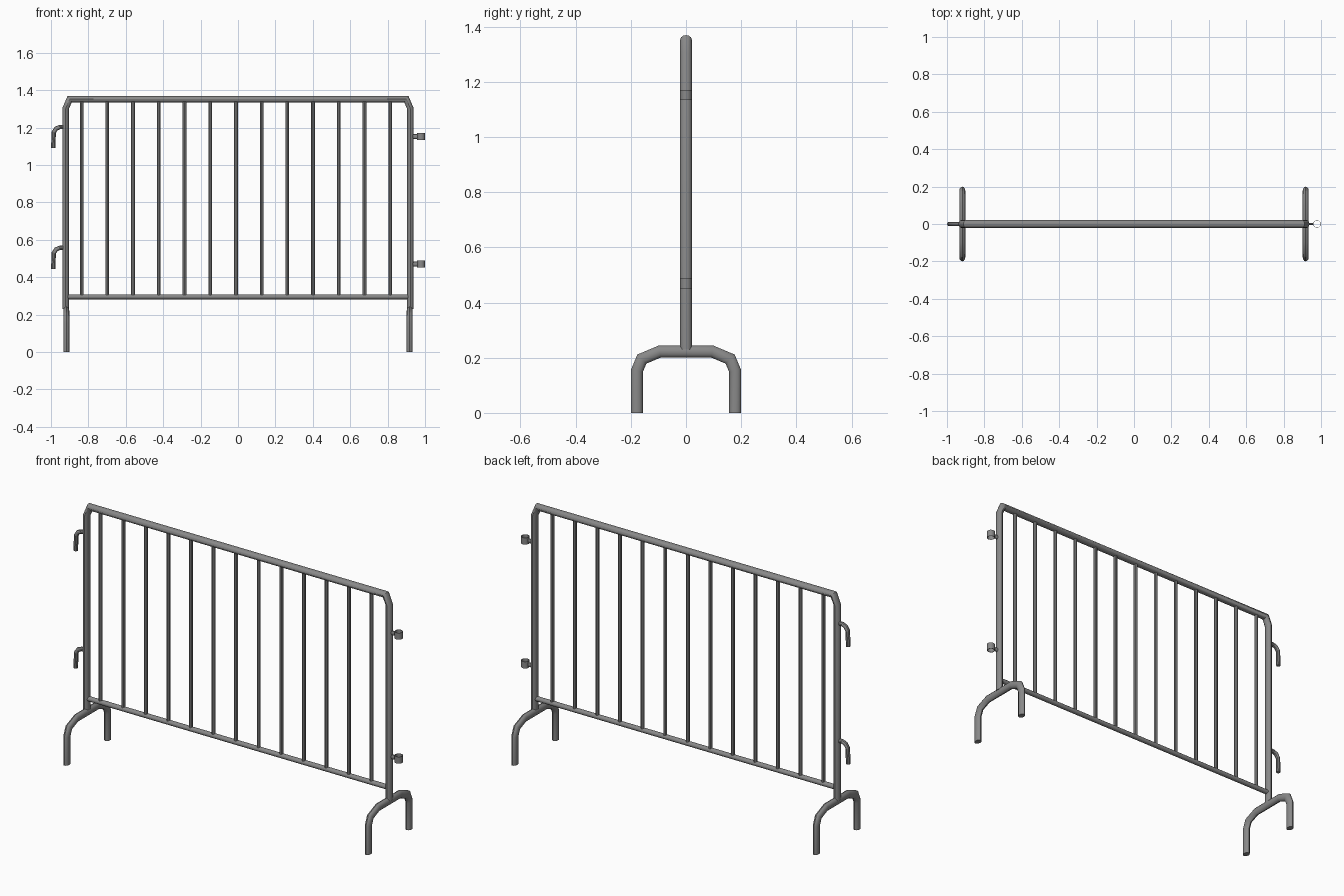
import bpy, bmesh, math
from mathutils import Vector

if "Cube" in bpy.data.objects:
    bpy.data.objects.remove(bpy.data.objects["Cube"])

# Dark grey steel
steel = bpy.data.materials.new("dark_steel")
steel.diffuse_color = (0.25, 0.25, 0.25, 1)
steel.use_nodes = True
steel.node_tree.nodes["Principled BSDF"].inputs["Base Color"].default_value = steel.diffuse_color


def tube(name, pts, normal, r_in, r_across, sides=12):
    """Sweep an oval along a planar path with mitred corners."""
    pts = [Vector(p) for p in pts]
    n = Vector(normal)
    bm = bmesh.new()
    rings = []
    for i, p in enumerate(pts):
        d0 = (p - pts[i - 1]).normalized() if i else None
        d1 = (pts[i + 1] - p).normalized() if i < len(pts) - 1 else None
        d0, d1 = d0 or d1, d1 or d0
        t = (d0 + d1).normalized()
        side = n.cross(t) / t.dot(d1)
        rings.append([bm.verts.new(p + side * r_in * math.cos(a) + n * r_across * math.sin(a))
                      for a in (2 * math.pi * k / sides for k in range(sides))])
    for a, b in zip(rings, rings[1:]):
        for k in range(sides):
            j = (k + 1) % sides
            bm.faces.new((a[k], a[j], b[j], b[k]))
    bm.faces.new(rings[0][::-1])
    bm.faces.new(rings[-1])
    return finish(name, bm)


def finish(name, bm):
    bmesh.ops.recalc_face_normals(bm, faces=bm.faces)
    me = bpy.data.meshes.new(name)
    bm.to_mesh(me)
    bm.free()
    me.materials.append(steel)
    ob = bpy.data.objects.new(name, me)
    bpy.context.collection.objects.link(ob)
    bpy.ops.object.select_all(action='DESELECT')
    ob.select_set(True)
    bpy.context.view_layer.objects.active = ob
    bpy.ops.object.shade_smooth_by_angle(angle=math.radians(35))
    return ob


def ring(name, x, z, r, wall, h, sides=16):
    """Open thin-walled sleeve with a vertical axis."""
    bm = bmesh.new()
    prof = [(r, -h / 2), (r, h / 2), (r - wall, h / 2), (r - wall, -h / 2)]
    cols = []
    for k in range(sides):
        a = 2 * math.pi * k / sides
        cols.append([bm.verts.new((x + q * math.cos(a), q * math.sin(a), z + dz)) for q, dz in prof])
    for k in range(sides):
        a, b = cols[k], cols[(k + 1) % sides]
        for m in range(4):
            bm.faces.new((a[m], b[m], b[(m + 1) % 4], a[(m + 1) % 4]))
    return finish(name, bm)


Y = (0, 1, 0)
X = (1, 0, 0)

# Outer frame: posts, clipped corners and top rail
half = [(-0.921, 0.23), (-0.921, 1.303), (-0.9, 1.352)]
path = half + [(-x, z) for x, z in reversed(half)]
tube("frame", [(x, 0, z) for x, z in path], Y, 0.017, 0.021)

# Bottom rail
tube("bottom_rail", [(-0.91, 0, 0.295), (0.91, 0, 0.295)], Y, 0.013, 0.014)

# Vertical bars
for i in range(13):
    x = -0.836 + i * 0.1375
    tube(f"bar_{i + 1}", [(x, 0, 0.295), (x, 0, 1.35)], Y, 0.01, 0.01, 8)

# Arched feet
half = [(-0.178, 0), (-0.178, 0.152), (-0.16, 0.195), (-0.096, 0.222)]
path = half + [(-y, z) for y, z in reversed(half)]
for label, x in (("left", -0.918), ("right", 0.918)):
    tube(f"{label}_foot", [(x, y, z) for y, z in path], X, 0.0215, 0.016)

# Coupling hooks on the left, sleeves with stems on the right
for label, zh, zr in (("upper", 1.203, 1.152), ("lower", 0.557, 0.47)):
    hook = [(-0.92, 0), (-0.952, 0), (-0.972, -0.008), (-0.985, -0.028), (-0.988, -0.113)]
    tube(f"{label}_hook", [(x, 0, zh + dz) for x, dz in hook], Y, 0.0115, 0.0115, 10)
    ring(f"{label}_sleeve", 0.979, zr, 0.021, 0.002, 0.037)
    tube(f"{label}_sleeve_stem", [(0.925, 0, zr), (0.96, 0, zr)], Y, 0.013, 0.006, 10)
